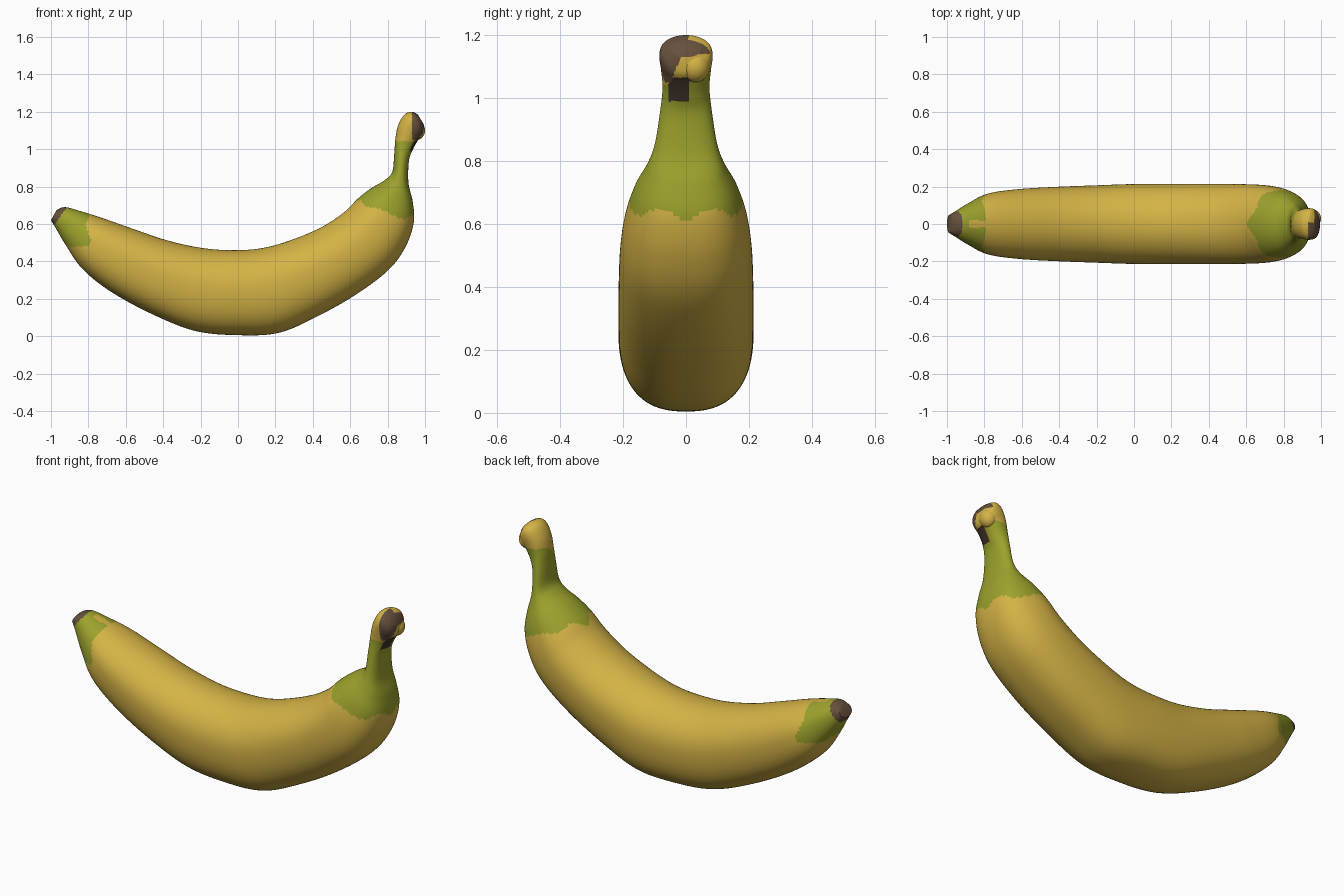
import bpy, bmesh, math
from mathutils import Vector

cube = bpy.data.objects.get("Cube")
if cube:
    bpy.data.objects.remove(cube, do_unlink=True)


def make_material(name, colour):
    mat = bpy.data.materials.new(name)
    mat.use_nodes = True
    mat.diffuse_color = (*colour, 1)
    bsdf = mat.node_tree.nodes["Principled BSDF"]
    bsdf.inputs["Base Color"].default_value = (*colour, 1)
    bsdf.inputs["Roughness"].default_value = 0.6
    return mat


yellow = make_material("ripe yellow", (0.66, 0.45, 0.06))
green = make_material("unripe green", (0.33, 0.36, 0.025))
brown = make_material("dry brown", (0.13, 0.08, 0.045))
dark = make_material("dark brown", (0.05, 0.032, 0.022))
MATERIALS = [yellow, green, brown, dark]
YELLOW, GREEN, BROWN, DARK = range(len(MATERIALS))

# Cross-sections from blossom tip to stem: inner x, z, outer x, z, half width
SECTIONS = [
    (-.97, .675, -1, .62, .05),
    (-.925, .69, -.968, .565, .073),
    (-.84, .668, -.915, .475, .115),
    (-.72, .63, -.83, .355, .165),
    (-.55, .57, -.68, .235, .188),
    (-.37, .51, -.46, .115, .2),
    (-.18, .47, -.23, .025, .208),
    (0, .46, 0, .002, .215),
    (.15, .475, .22, .015, .216),
    (.3, .52, .43, .105, .216),
    (.45, .585, .64, .225, .215),
    (.57, .665, .81, .355, .21),
    (.64, .735, .9, .48, .195),
    (.71, .79, .942, .61, .165),
    (.785, .835, .935, .72, .125),
    (.825, .88, .912, .82, .1),
    (.835, .97, .915, .94, .083),
    (.842, 1.06, .937, 1, .075),
    (.857, 1.13, .965, 1.05, .08),
    (.89, 1.185, .985, 1.075, .085),
    (.93, 1.2, .992, 1.1, .078),
    (.962, 1.185, .995, 1.13, .048),
]
STEPS = 9
SIDES = 96


def catmull(a, b, c, d, t):
    return 0.5 * (2 * b + (c - a) * t + (2 * a - 5 * b + 4 * c - d) * t ** 2
                  + (3 * b - a - 3 * c + d) * t ** 3)


def smooth_sections(rows, steps):
    """Interpolate the section rows with a smooth spline."""
    rows = [rows[0]] + rows + [rows[-1]]
    for i in range(len(rows) - 3):
        for s in range(steps):
            yield [catmull(*column, s / steps) for column in zip(*rows[i:i + 4])]
    yield list(rows[-1])


def section_ring(bm, row):
    """Slightly squared oval with five soft ridges."""
    ix, iz, ox, oz, width = row
    inner, outer = Vector((ix, 0, iz)), Vector((ox, 0, oz))
    middle, half = (inner + outer) / 2, (inner - outer) / 2
    ring = []
    for k in range(SIDES):
        a = math.tau * k / SIDES
        c, s = math.cos(a), math.sin(a)
        r = (abs(c) ** 2.25 + abs(s) ** 2.25) ** (-1 / 2.25)
        r *= 1 + 0.008 * (math.cos(5 * a) - 1)
        ring.append(bm.verts.new(middle + half * c * r + Vector((0, width * s * r, 0))))
    return ring


def peel_colour(p, n):
    """Pick the colour of a face from its position and direction."""
    x, y, z = p
    # blossom end
    if x < -0.79:
        if z - 0.605 > 1.4 * (x + 0.975):
            return BROWN
        strip = abs(y) < 0.02 and n.z > 0.6 and x > -0.88
        edge = -0.8 + 0.012 * math.sin(40 * z)
        if x < edge and z > 0.48 - 0.8 * (x + 0.9) * (x < -0.9) and not strip:
            return GREEN
        return YELLOW
    if x < 0.5:
        return YELLOW
    # cut face of the stem
    if z > 1.05 and x > 0.93 and y < -0.045 + 0.4 * (z - 1.06):
        return BROWN
    if z > 1.14 and x > 0.965:
        return BROWN
    if 0.99 < z < 1.065 and -0.055 < y < 0.012 and n.x > 0.3:
        return DARK
    if z > 1.06 + 0.02 * math.sin(30 * y):
        return YELLOW
    # ragged green collar around the neck
    wave = 0.018 * math.cos(38 * y) + 0.01 * math.sin(23 * x)
    if z > 0.725 - 0.28 * (x - 0.62) - wave:
        return GREEN
    return YELLOW


def finish(bm, name, rule):
    """Colour the faces, shade smoothly and link the object."""
    bmesh.ops.recalc_face_normals(bm, faces=bm.faces)
    bm.normal_update()
    for f in bm.faces:
        f.smooth = True
        f.material_index = rule(f.calc_center_median(), f.normal)
    mesh = bpy.data.meshes.new(name)
    bm.to_mesh(mesh)
    bm.free()
    mesh.set_sharp_from_angle(angle=math.radians(50))
    for mat in MATERIALS:
        mesh.materials.append(mat)
    obj = bpy.data.objects.new(name, mesh)
    bpy.context.collection.objects.link(obj)
    return obj


# Peel: body, neck and stem as one loft
bm = bmesh.new()
rings = [section_ring(bm, row) for row in smooth_sections(SECTIONS, STEPS)]
for a, b in zip(rings, rings[1:]):
    for k in range(SIDES):
        j = (k + 1) % SIDES
        bm.faces.new((a[k], a[j], b[j], b[k]))
for ring in (rings[0], rings[-1]):
    bm.faces.new(ring)
finish(bm, "banana_peel", peel_colour)

# Rounded nub beside the cut stem
bm = bmesh.new()
bmesh.ops.create_uvsphere(bm, u_segments=32, v_segments=20, radius=1)
for v in bm.verts:
    v.co = Vector((0.955, 0.03, 1.1)) + v.co * Vector((0.045, 0.046, 0.05))
finish(bm, "stem_nub", lambda p, n: YELLOW)
